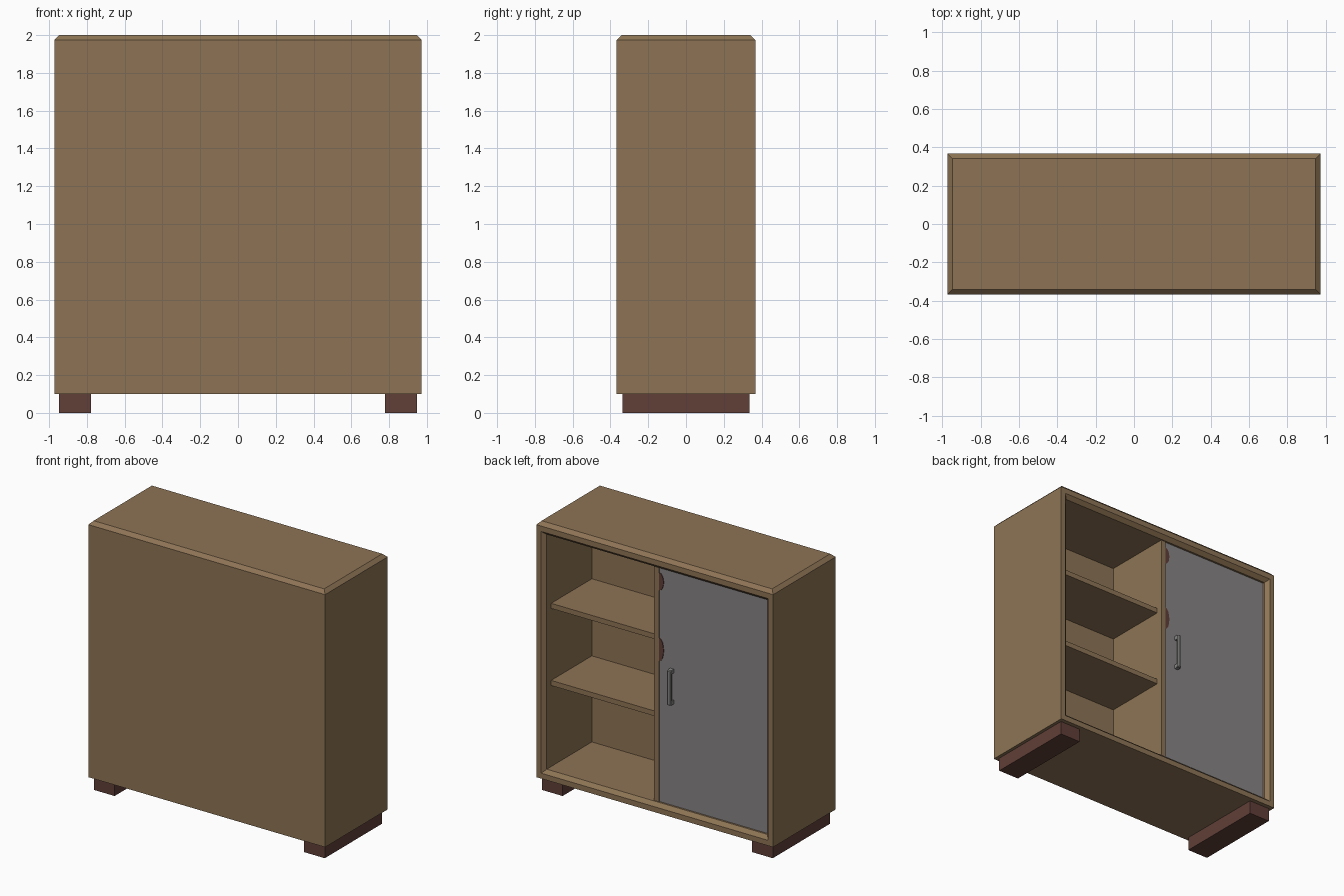
import bpy, bmesh, math
from mathutils import Vector

if "Cube" in bpy.data.objects:
    bpy.data.objects.remove(bpy.data.objects["Cube"])


def material(name, color):
    m = bpy.data.materials.new(name)
    m.diffuse_color = (*color, 1)
    m.use_nodes = True
    m.node_tree.nodes["Principled BSDF"].inputs["Base Color"].default_value = m.diffuse_color
    return m


WOOD = material("tan wood", (0.27, 0.175, 0.09))
FOOT = material("dark red wood", (0.12, 0.050, 0.040))
DOOR = material("grey door", (0.245, 0.23, 0.232))
METAL = material("grey metal", (0.24, 0.24, 0.235))


def finish(bm, name, mat):
    bmesh.ops.recalc_face_normals(bm, faces=bm.faces[:])
    me = bpy.data.meshes.new(name)
    bm.to_mesh(me)
    bm.free()
    me.materials.append(mat)
    ob = bpy.data.objects.new(name, me)
    bpy.context.collection.objects.link(ob)
    return ob


def box_bm(x0, x1, y0, y1, z0, z1):
    bm = bmesh.new()
    bmesh.ops.create_cube(bm, size=1)
    for v in bm.verts:
        v.co = Vector((x1 if v.co.x > 0 else x0,
                       y1 if v.co.y > 0 else y0,
                       z1 if v.co.z > 0 else z0))
    return bm


def box(name, mat, *b, bevel=0.0):
    bm = box_bm(*b)
    if bevel:
        bmesh.ops.bevel(bm, geom=bm.edges[:], offset=bevel, segments=1,
                        affect='EDGES')
    return finish(bm, name, mat)


# Cabinet shell: chamfered top, opening on the +y side with a chamfered lip
bm = box_bm(-0.972, 0.972, -0.367, 0.367, 0.1, 2.0)
top = [e for e in bm.edges if all(v.co.z > 1.99 for v in e.verts)]
bmesh.ops.bevel(bm, geom=top, offset=0.026, segments=1, affect='EDGES')
bm.normal_update()
face = max(bm.faces, key=lambda f: f.calc_center_median().y + f.normal.y)
for inset, depth in ((0.04, 0.0), (0.026, 0.028), (0.0002, 0.529)):
    bmesh.ops.inset_region(bm, faces=[face], thickness=inset,
                           use_even_offset=True)
    for v in face.verts:
        v.co.y -= depth
finish(bm, "cabinet_shell", WOOD)

# Central divider and shelves in both compartments
box("divider", WOOD, -0.011, 0.029, -0.195, 0.332, 0.16, 1.915)
for i, z in enumerate((0.805, 1.377)):
    box(f"open_shelf_{i}", WOOD, 0.02, 0.91, -0.195, 0.287, z - 0.038, z)
    box(f"closed_shelf_{i}", WOOD, -0.91, 0.0, -0.195, 0.26, z - 0.038, z)

# Door
box("door", DOOR, -0.908, -0.009, 0.292, 0.325, 0.163, 1.913)

# Handle: vertical bar on two posts
HX = -0.113
box("handle_bar", METAL, HX - 0.016, HX + 0.016, 0.345, 0.366, 0.92, 1.18,
    bevel=0.006)
for i, z in enumerate((0.935, 1.165)):
    box(f"handle_post_{i}", METAL, HX - 0.014, HX + 0.014, 0.32, 0.352,
        z - 0.015, z + 0.015)

# Half-round hinge plates beside the divider
for i, (z, r) in enumerate(((1.80, 0.065), (1.295, 0.085))):
    bm = bmesh.new()
    ring = [bm.verts.new((-0.011 - 0.035 * math.sin(a), 0.322,
                          z + r * math.cos(a)))
            for a in (math.pi * k / 8 for k in range(9))]
    f = bm.faces.new(ring)
    ext = bmesh.ops.extrude_face_region(bm, geom=[f])
    for v in ext["geom"]:
        if isinstance(v, bmesh.types.BMVert):
            v.co.y += 0.008
    finish(bm, f"hinge_{i}", FOOT)

# Feet: two runners
for side, s in (("left", -1), ("right", 1)):
    a, b = sorted((s * 0.778, s * 0.948))
    box(f"{side}_foot", FOOT, a, b, -0.336, 0.336, 0.0, 0.1)
